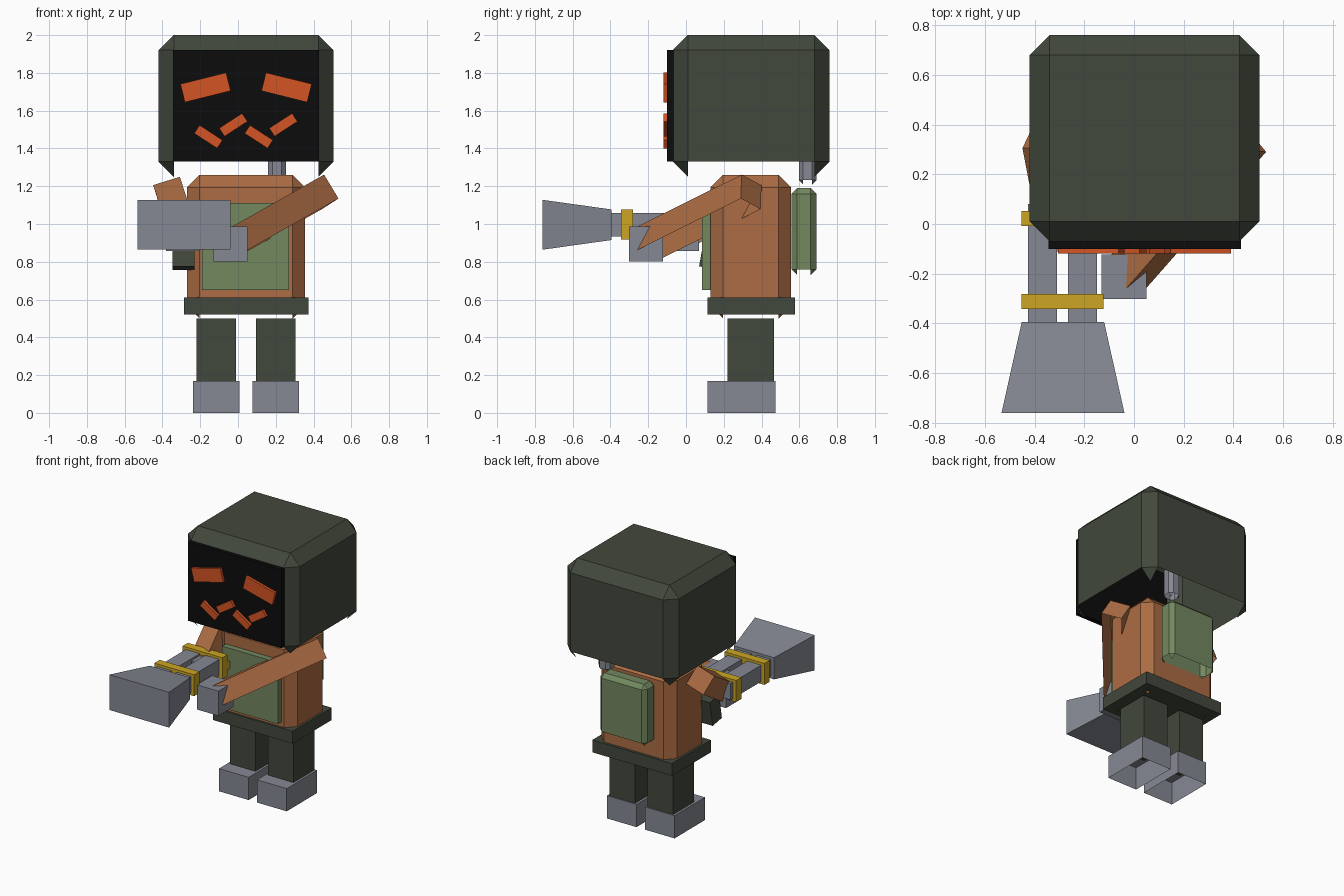
import bpy, bmesh, math
from mathutils import Vector, Matrix

if "Cube" in bpy.data.objects:
    bpy.data.objects.remove(bpy.data.objects["Cube"], do_unlink=True)


def material(name, r, g, b):
    """Flat material from 0-255 display values, stored as linear."""
    lin = [((c / 255 + 0.055) / 1.055) ** 2.4 if c > 10 else c / 255 / 12.92 for c in (r, g, b)]
    m = bpy.data.materials.new(name)
    m.use_nodes = True
    m.diffuse_color = (*lin, 1)
    bsdf = m.node_tree.nodes["Principled BSDF"]
    bsdf.inputs["Base Color"].default_value = (*lin, 1)
    bsdf.inputs["Roughness"].default_value = 0.9
    return m


DARK = material("dark olive", 66, 72, 60)
GREY = material("steel grey", 133, 137, 147)
BROWN = material("rust brown", 172, 108, 67)
SAGE = material("sage green", 115, 136, 96)
GOLD = material("gold", 205, 166, 36)
GLOW = material("glow orange", 212, 83, 36)
BLACK = material("visor black", 12, 12, 12)


def finish(name, bm, mat, matrix=None):
    mesh = bpy.data.meshes.new(name)
    bm.to_mesh(mesh)
    bm.free()
    mesh.materials.append(mat)
    ob = bpy.data.objects.new(name, mesh)
    if matrix:
        ob.matrix_world = matrix
    bpy.context.scene.collection.objects.link(ob)
    return ob


def block(name, mat, size, matrix, chamfer=0, hollow=False):
    """Box, optionally chamfered, optionally open underneath (corner tips stay)."""
    bm = bmesh.new()
    bmesh.ops.create_cube(bm, size=1)
    bmesh.ops.scale(bm, vec=size, verts=bm.verts)
    if chamfer:
        bmesh.ops.bevel(bm, geom=bm.edges[:], offset=chamfer, segments=1,
                        profile=0.5, affect='EDGES')
    bm.normal_update()
    if hollow:
        under = [f for f in bm.faces if f.normal.z < -0.4 and len(f.verts) == 4]
        bmesh.ops.delete(bm, geom=under, context='FACES')
    return finish(name, bm, mat, matrix)


def box(name, mat, x, y, z, **options):
    """Axis-aligned block from its ranges."""
    size = [b - a for a, b in (x, y, z)]
    centre = [(a + b) / 2 for a, b in (x, y, z)]
    return block(name, mat, size, Matrix.Translation(centre), **options)


# Head shell and visor
box("head", DARK, (-0.42, 0.505), (-0.07, 0.76), (1.25, 2.0), chamfer=0.08, hollow=True)
box("visor", BLACK, (-0.345, 0.43), (-0.1, -0.065), (1.33, 1.92))

# Eyes and zigzag mouth
marks = [("eye_right", -0.172, 1.723, 0.25, 0.1, 14),
         ("eye_left", 0.257, 1.723, 0.25, 0.1, -14)]
for i, x in enumerate((-0.157, -0.025, 0.11, 0.24)):
    up = i % 2
    marks.append((f"mouth_{i + 1}", x, 1.525 if up else 1.462, 0.145, 0.052, 33 if up else -33))
for name, x, z, length, height, angle in marks:
    turn = Matrix.Rotation(math.radians(-angle), 4, 'Y')
    block(name, GLOW, (length, 0.02, height), Matrix.Translation((x, -0.109, z)) @ turn)

# Torso, chest panel, belt, backpack and hose
box("torso", BROWN, (-0.27, 0.355), (0.13, 0.557), (0.5, 1.26), chamfer=0.066, hollow=True)
box("chest_panel", SAGE, (-0.19, 0.27), (0.085, 0.135), (0.65, 1.11))
box("belt", DARK, (-0.287, 0.372), (0.115, 0.577), (0.52, 0.612))
box("backpack", SAGE, (-0.145, 0.245), (0.558, 0.69), (0.73, 1.19), chamfer=0.03, hollow=True)
box("hose", GREY, (0.16, 0.253), (0.597, 0.69), (1.21, 1.45), chamfer=0.022, hollow=True)

# Legs and boots
for side, x in (("right", -0.115), ("left", 0.2)):
    box(f"leg_{side}", DARK, (x - 0.105, x + 0.105), (0.22, 0.467), (0.17, 0.5))
    box(f"boot_{side}", GREY, (x - 0.123, x + 0.123), (0.115, 0.475), (0, 0.17), hollow=True)


def arm(side, shoulder, hand, up):
    """Square arm running from the shoulder into a cubic hand."""
    shoulder, hand = Vector(shoulder), Vector(hand)
    along = (hand - shoulder).normalized()
    across = along.cross(Vector(up)).normalized()
    top = across.cross(along)
    frame = Matrix((across, along, top)).transposed().to_4x4()
    length = (hand - shoulder).length
    block(f"arm_{side}", BROWN, (0.148, length, 0.148),
          Matrix.Translation((shoulder + hand) / 2) @ frame, hollow=True)
    block(f"hand_{side}", GREY, (0.18, 0.18, 0.185), Matrix.Translation(hand))


arm("left", (0.45, 0.345, 1.17), (-0.04, -0.212, 0.893), (-0.08, 0, 0.125))
arm("right", (-0.36, 0.345, 1.168), (-0.29, -0.02, 0.95), (-0.24, -0.57, 0.78))

# Twin-barrelled weapon with bands and grip
for side, x in (("right", -0.368), ("left", -0.207)):
    box(f"barrel_{side}", GREY, (x - 0.058, x + 0.058), (-0.4, 0.08), (0.935, 1.058))
for place, y in (("front", -0.312), ("rear", 0.022)):
    box(f"band_{place}", GOLD, (-0.452, -0.123), (y - 0.031, y + 0.031), (0.917, 1.077))
box("trigger_cap", GOLD, (-0.17, -0.125), (0.04, 0.085), (0.96, 1.02))
block("grip", DARK, (0.115, 0.11, 0.19),
      Matrix.Translation((-0.288, 0.14, 0.86)) @ Matrix.Rotation(math.radians(-10), 4, 'X'))

# Flared muzzle: a block whose front end is widened
muzzle = box("muzzle", GREY, (-0.452, -0.12), (-0.76, -0.395), (0.915, 1.077))
for v in muzzle.data.vertices:
    if v.co.y < 0:
        v.co.x *= 1.49
        v.co.z *= 1.63
